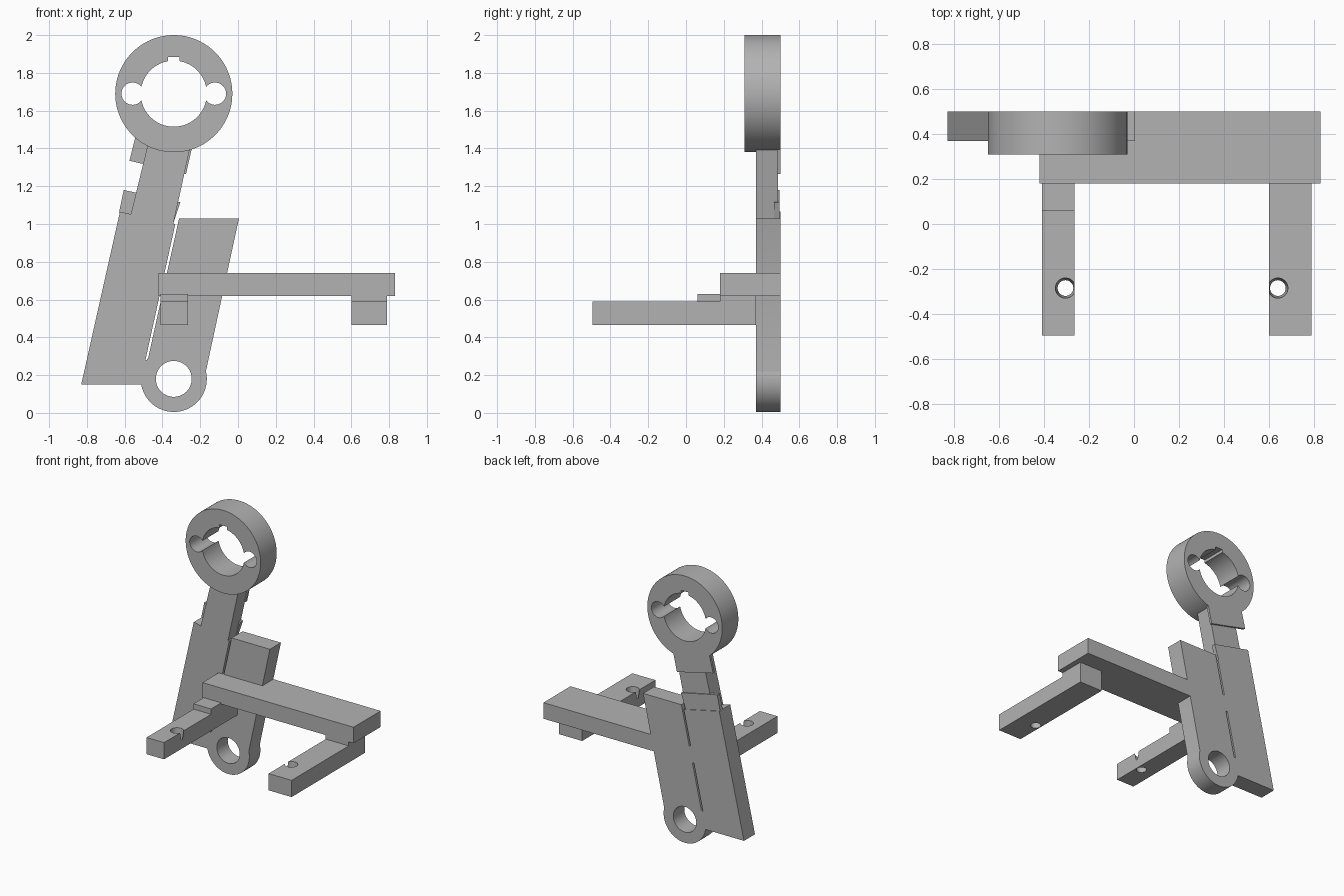
import bpy
import math

cube = bpy.data.objects.get("Cube")
if cube:
    bpy.data.objects.remove(cube, do_unlink=True)

grey = bpy.data.materials.new("mid_grey")
grey.use_nodes = True
colour = (0.45, 0.45, 0.45, 1)
grey.diffuse_color = colour
grey.node_tree.nodes["Principled BSDF"].inputs["Base Color"].default_value = colour

BACK = 0.5


def prism(name, outline, y0, y1):
    """Extrude an (x, z) outline along y."""
    n = len(outline)
    verts = [(x, y, z) for y in (y0, y1) for x, z in outline]
    faces = [list(range(n)), list(range(2 * n - 1, n - 1, -1))]
    faces += [[i, i + n, (i + 1) % n + n, (i + 1) % n] for i in range(n)]
    mesh = bpy.data.meshes.new(name)
    mesh.from_pydata(verts, [], faces)
    mesh.materials.append(grey)
    obj = bpy.data.objects.new(name, mesh)
    bpy.context.collection.objects.link(obj)
    return obj


def disc(name, x, z, r, y0, y1, n=64):
    turn = 2 * math.pi / n
    pts = [(x + r * math.cos(i * turn), z + r * math.sin(i * turn)) for i in range(n)]
    return prism(name, pts, y0, y1)


def box(name, x0, x1, y0, y1, z0, z1):
    return prism(name, [(x0, z0), (x1, z0), (x1, z1), (x0, z1)], y0, y1)


def combine(obj, tool, operation="DIFFERENCE"):
    """Apply a boolean and discard the tool."""
    tool.hide_render = True
    mod = obj.modifiers.new("cut", "BOOLEAN")
    mod.object, mod.operation, mod.solver = tool, operation, "EXACT"
    bpy.context.view_layer.objects.active = obj
    bpy.ops.object.modifier_apply(modifier=mod.name)
    bpy.data.objects.remove(tool, do_unlink=True)


def smooth(obj):
    bpy.ops.object.select_all(action="DESELECT")
    obj.select_set(True)
    bpy.context.view_layer.objects.active = obj
    bpy.ops.object.shade_smooth_by_angle(angle=math.radians(30))


# Ring head with bore, two side holes and a key notch
CX, RING_Z = -0.34, 1.69
ring = disc("ring_head", CX, RING_Z, 0.31, 0.31, BACK, 96)
combine(ring, disc("bore", CX, RING_Z, 0.175, 0, 1))
for side in (-1, 1):
    combine(ring, disc("side_hole", CX + side * 0.218, RING_Z, 0.059, 0, 1, 40))
combine(ring, box("key_notch", CX - 0.03, CX + 0.03, 0, 1, RING_Z, 1.885))
smooth(ring)

# Slanted body plate, split by a narrow slot, with a pivot hub
body = prism("body_plate", [
    (-0.83, 0.15), (CX, 0.15), (-0.17, 0.22), (0.005, 1.03), (-0.312, 1.03),
    (-0.478, 0.28), (-0.49, 0.28), (-0.332, 1.0), (-0.625, 1.065)], 0.37, BACK)
combine(body, disc("hub", CX, 0.18, 0.175, 0.37, BACK), "UNION")
combine(body, disc("pivot_hole", CX, 0.18, 0.095, 0, 1))
smooth(body)

# Neck and the thin tabs behind it
prism("neck", [(-0.57, 1.04), (-0.345, 0.99), (-0.25, 1.42), (-0.47, 1.45)], 0.37, 0.487)
prism("upper_tab", [(-0.575, 1.335), (-0.275, 1.265), (-0.24, 1.42), (-0.545, 1.455)],
      0.483, BACK)
prism("lower_tab", [(-0.63, 1.06), (-0.345, 0.995), (-0.305, 1.115), (-0.605, 1.18)],
      0.465, 0.495)

# Cross bar
box("cross_bar", -0.42, 0.83, 0.18, BACK, 0.62, 0.74)

# Forward arms with tapered screw holes and spacers under the bar
for name, x0, x1, hole_x, spacer_y, spacer_top in (
        ("right", -0.41, -0.265, -0.305, 0.06, 0.63),
        ("left", 0.6, 0.79, 0.64, 0.18, 0.62)):
    arm = box(name + "_arm", x0, x1, -0.495, 0.37, 0.465, 0.59)
    bpy.ops.mesh.primitive_cone_add(vertices=32, radius1=0.034, radius2=0.046,
                                    depth=0.15, location=(hole_x, -0.285, 0.528))
    combine(arm, bpy.context.object)
    smooth(arm)
    box(name + "_spacer", x0, x1, spacer_y, 0.37, 0.59, spacer_top)
